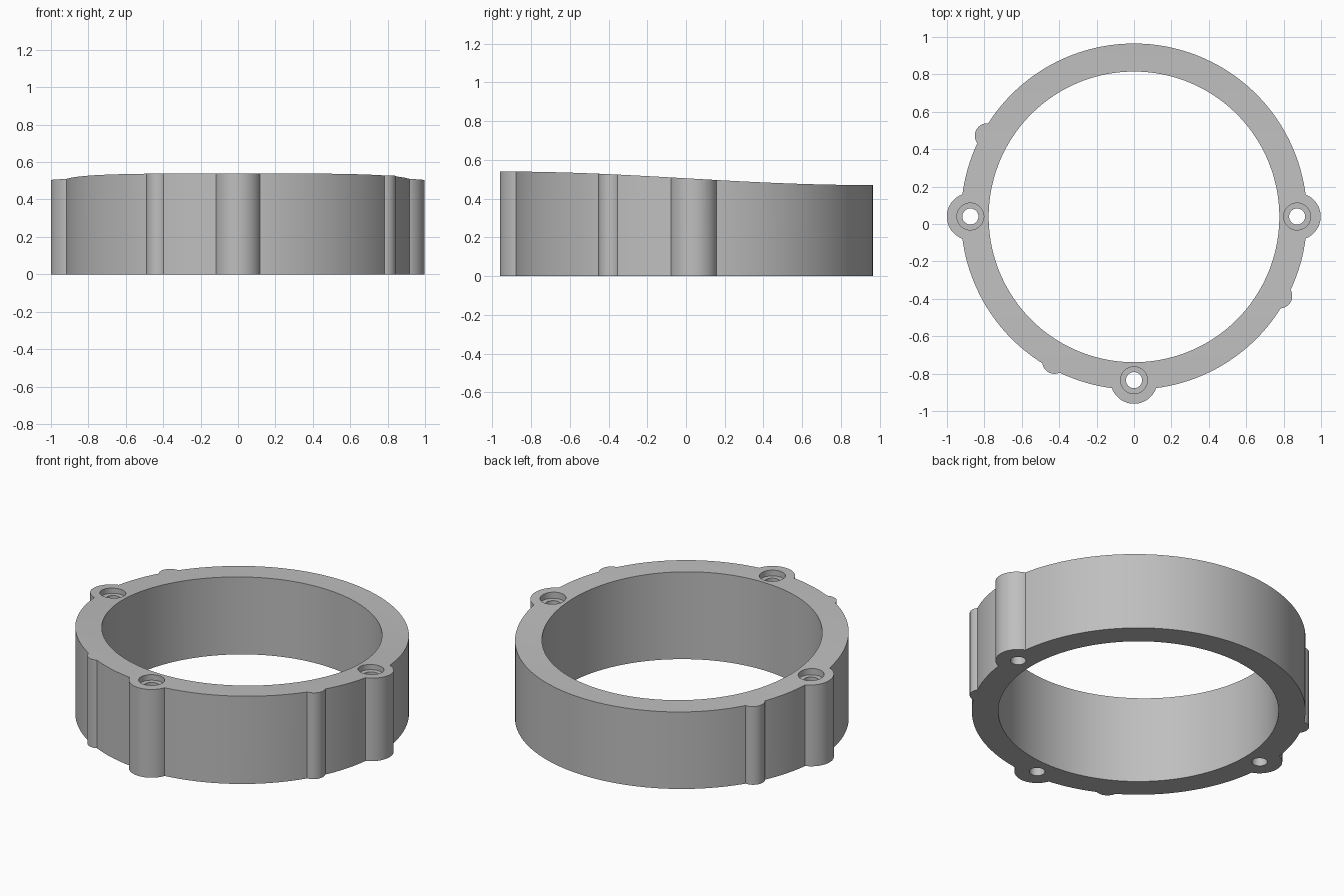
import bpy, math

cube = bpy.data.objects.get("Cube")
if cube:
    bpy.data.objects.remove(cube, do_unlink=True)

grey = bpy.data.materials.new("plain grey")
grey.use_nodes = True
colour = (0.52, 0.52, 0.52, 1)
grey.diffuse_color = colour
grey.node_tree.nodes["Principled BSDF"].inputs["Base Color"].default_value = colour

RING_Y = 0.04


def cylinder(name, x, y, radius, low, high, sides=64):
    bpy.ops.mesh.primitive_cylinder_add(vertices=sides, radius=radius, depth=high - low,
                                        location=(x, y, (low + high) / 2))
    obj = bpy.context.object
    obj.name = name
    obj.data.materials.append(grey)
    return obj


def combine(target, tool, operation):
    mod = target.modifiers.new("combine", 'BOOLEAN')
    mod.operation = operation
    mod.solver = 'EXACT'
    mod.object = tool
    bpy.context.view_layer.objects.active = target
    bpy.ops.object.modifier_apply(modifier=mod.name)
    bpy.data.objects.remove(tool, do_unlink=True)


def top_height(y):
    # Gentle S-shaped slope, high at the front and low at the back
    return 0.505 - 0.035 * math.sin(math.pi / 2 * max(-1, min(1, y / 0.96)))


def envelope():
    # Block with the sloping top, used to trim the ring to height
    ys = [-1.1 + 2.2 * i / 44 for i in range(45)]
    profile = [(y, top_height(y)) for y in ys] + [(1.1, 0), (-1.1, 0)]
    n = len(profile)
    verts = [(x, y, z) for x in (-1.2, 1.2) for y, z in profile]
    faces = [tuple(reversed(range(n))), tuple(range(n, 2 * n))]
    faces += [(i, (i + 1) % n, n + (i + 1) % n, n + i) for i in range(n)]
    mesh = bpy.data.meshes.new("envelope")
    mesh.from_pydata(verts, [], faces)
    mesh.materials.append(grey)
    obj = bpy.data.objects.new("envelope", mesh)
    bpy.context.collection.objects.link(obj)
    # Make the normals point outward
    bpy.context.view_layer.objects.active = obj
    bpy.ops.object.mode_set(mode='EDIT')
    bpy.ops.mesh.select_all(action='SELECT')
    bpy.ops.mesh.normals_make_consistent(inside=False)
    bpy.ops.object.mode_set(mode='OBJECT')
    return obj


# Ring blank
ring = cylinder("spacer_ring", 0, RING_Y, 0.925, -0.1, 0.7, 192)

# Screw lugs and small locating ribs on the outer wall
lugs = [(-0.875, RING_Y), (0.872, RING_Y), (0, -0.835)]
ribs = [(-0.785, 0.472), (0.78, -0.385), (-0.425, -0.735)]
for i, (x, y) in enumerate(lugs):
    combine(ring, cylinder("lug", x, y, 0.126, -0.12 - i / 100, 0.72 + i / 100), 'UNION')
for i, (x, y) in enumerate(ribs):
    combine(ring, cylinder("rib", x, y, 0.066, -0.16 - i / 100, 0.76 + i / 100, 48), 'UNION')

# Sloped top, flat base and the central bore
combine(ring, envelope(), 'INTERSECT')
combine(ring, cylinder("bore", 0, RING_Y - 0.002, 0.777, -0.5, 1, 192), 'DIFFERENCE')

# Counterbored screw holes
for x, y in lugs:
    combine(ring, cylinder("counterbore", x, y, 0.072, top_height(y) - 0.035, 1, 48), 'DIFFERENCE')
    combine(ring, cylinder("screw_hole", x, y, 0.043, -0.5, 1.1, 48), 'DIFFERENCE')

# Smooth walls with crisp rims
bpy.ops.object.select_all(action='DESELECT')
ring.select_set(True)
bpy.context.view_layer.objects.active = ring
bpy.ops.object.shade_smooth_by_angle(angle=math.radians(30))
